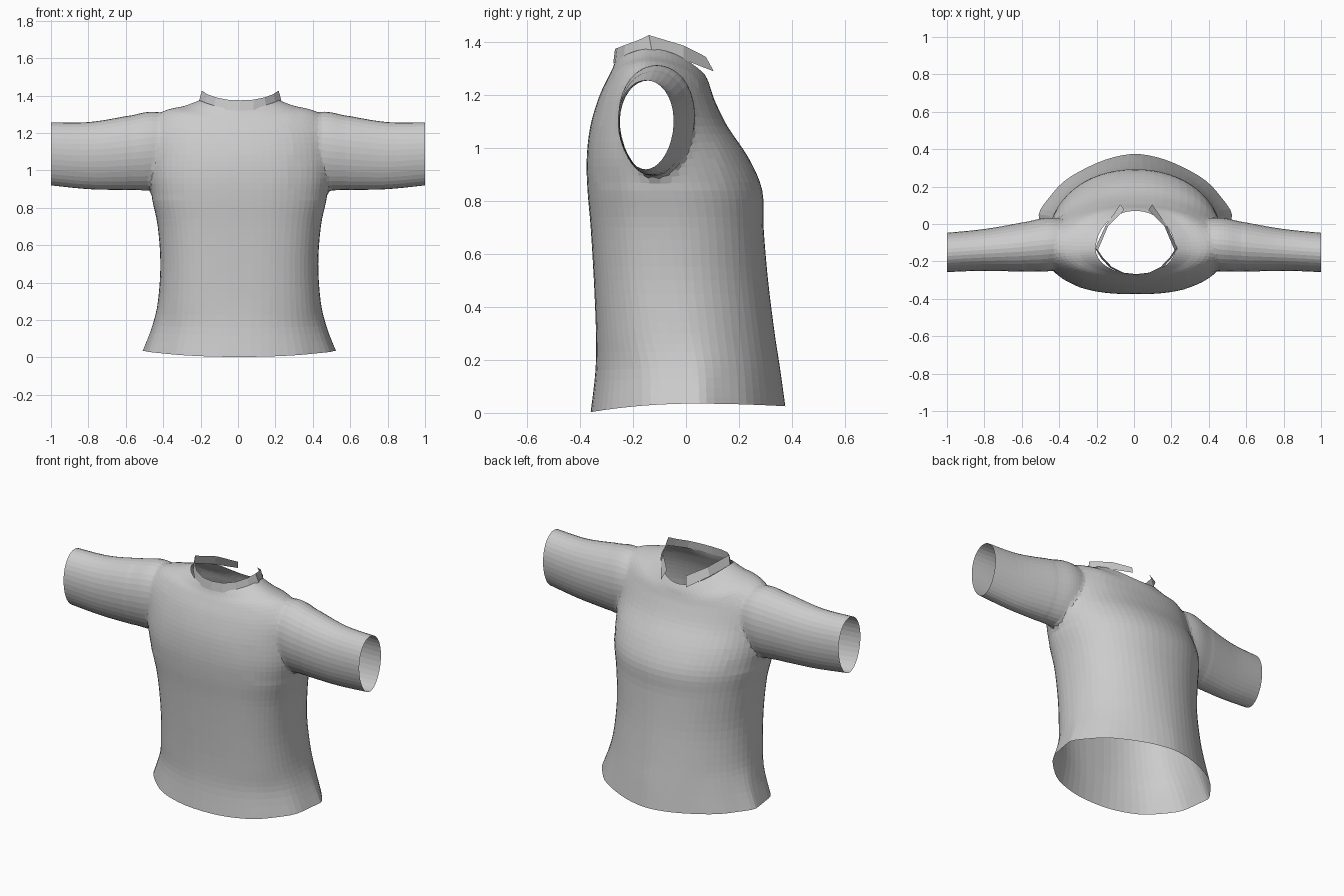
import bpy, bmesh
from math import sin, cos, pi, copysign
from mathutils import Vector

cube = bpy.data.objects.get("Cube")
if cube:
    bpy.data.objects.remove(cube, do_unlink=True)


def make_material(name, value):
    m = bpy.data.materials.new(name)
    m.use_nodes = True
    colour = (value, value, value, 1)
    m.diffuse_color = colour
    m.node_tree.nodes["Principled BSDF"].inputs["Base Color"].default_value = colour
    return m


cloth = make_material("grey_cloth", 0.6)
cap = make_material("temporary_cap", 0.6)


def smooth_rows(rows, steps):
    """Catmull-Rom interpolation of rows of loft parameters."""
    out = []
    for i in range(len(rows) - 1):
        four = [rows[max(0, min(len(rows) - 1, i + k))] for k in (-1, 0, 1, 2)]
        for s in range(steps):
            t = s / steps
            out.append([b + 0.5 * t * (c - a + t * (2*a - 5*b + 4*c - d + t * (3*(b - c) + d - a)))
                        for a, b, c, d in zip(*four)])
    return out + [list(rows[-1])]


def power(v, n):
    return copysign(abs(v) ** (2 / n), v)


def finish(name, bm, materials):
    mesh = bpy.data.meshes.new(name)
    bm.to_mesh(mesh)
    bm.free()
    for m in materials:
        mesh.materials.append(m)
    obj = bpy.data.objects.new(name, mesh)
    bpy.context.collection.objects.link(obj)
    return obj


def loft(name, rings):
    """Skin closed rings and close both ends with removable caps."""
    bm = bmesh.new()
    loops = [[bm.verts.new(p) for p in ring] for ring in rings]
    n = len(loops[0])
    for a, b in zip(loops, loops[1:]):
        for i in range(n):
            j = (i + 1) % n
            bm.faces.new((a[i], a[j], b[j], b[i]))
    for loop in (loops[0], loops[-1]):
        centre = bm.verts.new(sum((v.co for v in loop), Vector()) / n)
        for i in range(n):
            bm.faces.new((loop[i], loop[(i + 1) % n], centre)).material_index = 1
    bmesh.ops.recalc_face_normals(bm, faces=bm.faces)
    return finish(name, bm, (cloth, cap))


def torso_ring(hx, y_front, y_back, y_wide, z_front, z_side, z_back, n_front, n_back, count=64):
    points = []
    for i in range(count):
        a = 2 * pi * i / count
        n, y_end, z_end = (n_back, y_back, z_back) if sin(a) > 0 else (n_front, y_front, z_front)
        c, s = power(cos(a), n), power(sin(a), n)
        # soft pleats that fade out above the hem
        wave = 1 + 0.012 * sin(11 * a) * max(0, 1 - z_side / 0.25)
        points.append((hx * c * wave + 0.007,
                       y_wide + abs(s) * (y_end - y_wide),
                       z_side + s * s * (z_end - z_side)))
    return points


# Torso: half width, front y, back y, widest y, front z, side z, back z, front and back roundness
torso_rows = [
    (.515, -.36, .375, .03, .003, .035, .025, 2.2, 1.65),
    (.465, -.342, .355, .02, .16, .17, .17, 2.3, 1.75),
    (.435, -.34, .335, -.01, .3, .3, .3, 2.5, 1.9),
    (.422, -.348, .31, -.04, .5, .5, .5, 2.6, 2),
    (.436, -.36, .293, -.06, .7, .7, .7, 2.6, 2.1),
    (.465, -.372, .288, -.09, .84, .84, .84, 2.5, 2.1),
    (.485, -.375, .238, -.12, .96, .96, .96, 2.4, 2.1),
    (.485, -.362, .158, -.13, 1.08, 1.09, 1.08, 2.3, 2.1),
    (.475, -.33, .113, -.14, 1.19, 1.22, 1.17, 2.2, 2.1),
    (.41, -.298, .096, -.14, 1.26, 1.318, 1.215, 2.1, 2.1),
    (.3, -.278, .085, -.14, 1.3, 1.343, 1.25, 2, 2),
    (.212, -.268, .07, -.135, 1.328, 1.375, 1.28, 2, 2),
]
shirt = loft("shirt_body_and_sleeves", [torso_ring(*r) for r in smooth_rows(torso_rows, 4)])

# Sleeve: x, front y, back y, top z, bottom z
sleeve_rows = [
    (.3, -.23, .0, 1.25, .97),
    (.39, -.243, .03, 1.305, .92),
    (.48, -.258, .035, 1.318, .89),
    (.6, -.255, .008, 1.29, .895),
    (.8, -.25, -.027, 1.258, .9),
    (1, -.257, -.047, 1.257, .92),
]


def sleeve_ring(x, y0, y1, top, bottom, side, count=36):
    ring = []
    for i in range(count):
        a = 2 * pi * i / count
        # slightly egg shaped, fuller above the middle
        y = (y0 + y1) / 2 + (y1 - y0) / 2 * cos(a) * (1 + 0.08 * sin(a))
        ring.append((side * x, y, (top + bottom) / 2 + (top - bottom) / 2 * sin(a)))
    return ring


# Join the sleeves into the torso as one continuous skin
for side in (1, -1):
    sleeve = loft("sleeve", [sleeve_ring(*r, side) for r in smooth_rows(sleeve_rows, 5)])
    mod = shirt.modifiers.new("join", 'BOOLEAN')
    mod.operation = 'UNION'
    mod.solver = 'EXACT'
    mod.object = sleeve
    bpy.ops.object.select_all(action='DESELECT')
    shirt.select_set(True)
    bpy.context.view_layer.objects.active = shirt
    bpy.ops.object.modifier_apply(modifier=mod.name)
    bpy.data.objects.remove(sleeve, do_unlink=True)

# Open the hem, neck and cuffs, then relax the cloth around the armholes
bm = bmesh.new()
bm.from_mesh(shirt.data)
bmesh.ops.delete(bm, geom=[f for f in bm.faces if f.material_index == 1], context='FACES')
armholes = [v for v in bm.verts if .3 < abs(v.co.x) < .58 and v.co.z > .86 and v.co.y < .12]
for _ in range(5):
    bmesh.ops.smooth_vert(bm, verts=armholes, factor=0.5,
                          use_axis_x=True, use_axis_y=True, use_axis_z=True)
bm.to_mesh(shirt.data)
bm.free()
while len(shirt.data.materials) > 1:
    shirt.data.materials.pop(index=len(shirt.data.materials) - 1)
bpy.data.materials.remove(cap)

# Collar: a standing strip, open at the back, peaked at each side
lower = [(0, -.275, 1.32), (.07, -.267, 1.323), (.14, -.235, 1.34), (.19, -.18, 1.36),
         (.22, -.13, 1.373), (.165, -.01, 1.335), (.085, .105, 1.29)]
upper = [(0, -.268, 1.375), (.07, -.26, 1.378), (.13, -.23, 1.39), (.178, -.18, 1.408),
         (.205, -.14, 1.427), (.15, -.01, 1.388), (.065, .075, 1.345)]


def both_sides(points):
    return [(-x + .012, y, z) for x, y, z in points[:0:-1]] + [(x + .012, y, z) for x, y, z in points]


bm = bmesh.new()
edges = [[bm.verts.new(p) for p in both_sides(row)] for row in (lower, upper)]
for i in range(len(edges[0]) - 1):
    bm.faces.new((edges[0][i], edges[0][i + 1], edges[1][i + 1], edges[1][i]))
finish("collar", bm, (cloth,))
